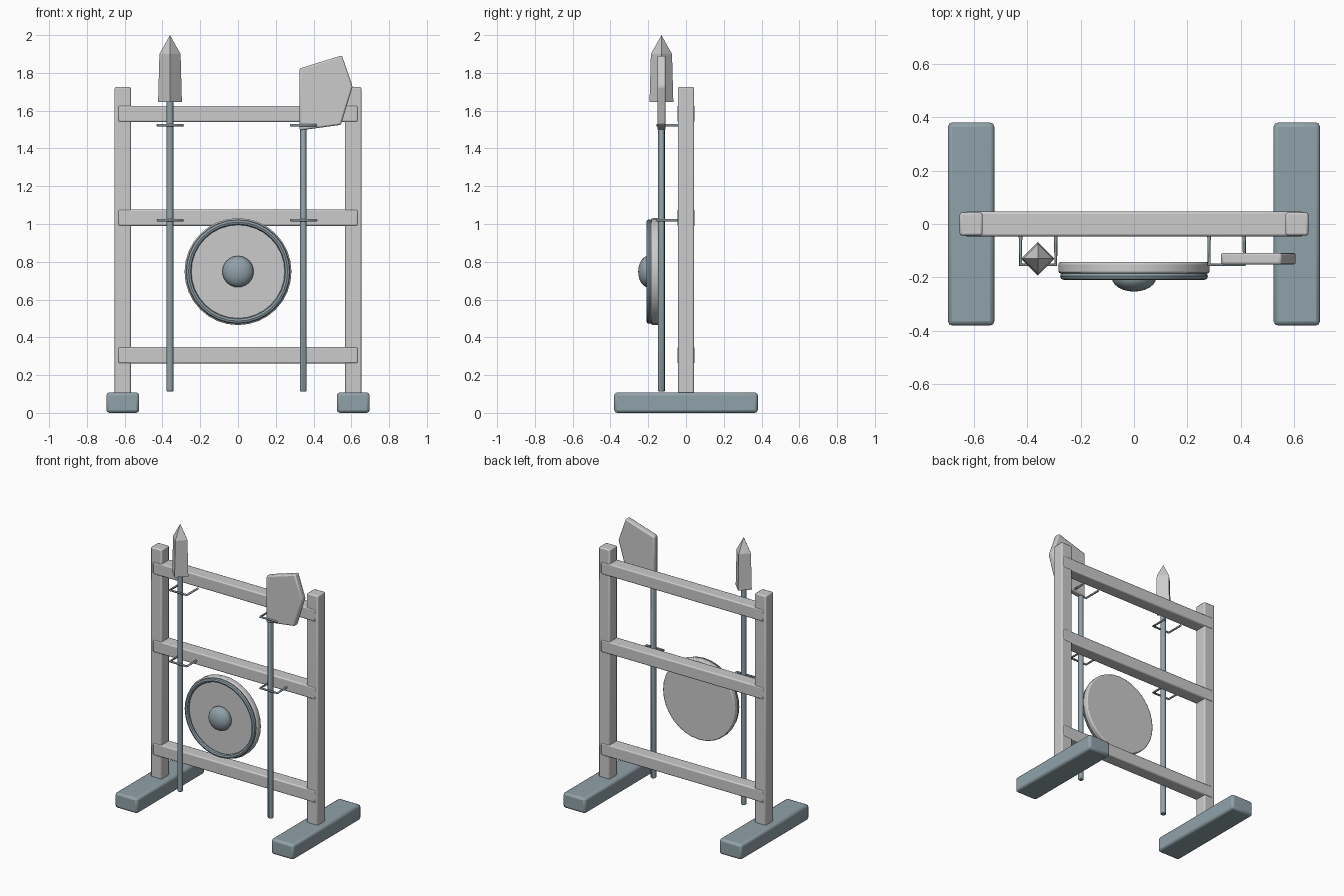
import bpy, bmesh, math
from mathutils import Vector

if "Cube" in bpy.data.objects:
    bpy.data.objects.remove(bpy.data.objects["Cube"])

slate = bpy.data.materials.new("slate")
slate.diffuse_color = (0.28, 0.36, 0.40, 1)
slate.use_nodes = True
slate.node_tree.nodes["Principled BSDF"].inputs["Base Color"].default_value = slate.diffuse_color


def finish(ob, name, mat=None, bevel=0, segments=2, smooth=True):
    ob.name = name
    if mat:
        ob.data.materials.append(mat)
    if bevel:
        m = ob.modifiers.new("bevel", 'BEVEL')
        m.width, m.segments, m.limit_method = bevel, segments, 'ANGLE'
    if smooth:
        bpy.ops.object.select_all(action='DESELECT')
        ob.select_set(True)
        bpy.context.view_layer.objects.active = ob
        bpy.ops.object.shade_smooth_by_angle(angle=math.radians(35))
    return ob


def box(name, lo, hi, mat=None, bevel=0.008):
    lo, hi = Vector(lo), Vector(hi)
    bpy.ops.mesh.primitive_cube_add(size=1, location=(lo + hi) / 2)
    ob = bpy.context.object
    for v in ob.data.vertices:
        v.co = v.co * (hi - lo)
    return finish(ob, name, mat, bevel)


def rod(name, x, y, z0, z1, r, mat):
    bpy.ops.mesh.primitive_cylinder_add(vertices=12, radius=r, depth=z1 - z0,
                                        location=(x, y, (z0 + z1) / 2))
    return finish(bpy.context.object, name, mat, 0.004, 1)


# Feet and posts
for side, s in (("left", -1), ("right", 1)):
    x = 0.61 * s
    box(side + "_foot", (x - 0.087, -0.38, 0), (x + 0.087, 0.38, 0.108), slate, 0.016)
    box(side + "_post", (x - 0.043, -0.043, 0.005), (x + 0.043, 0.043, 1.725))

# Cross rails
for name, z in (("bottom", 0.305), ("middle", 1.033), ("top", 1.583)):
    box(name + "_rail", (-0.635, -0.046, z - 0.043), (0.635, 0.046, z + 0.043))

# Weapon brackets: U-shaped wire loops on the two upper rails
for side, x in (("left", -0.359), ("right", 0.347)):
    for level, z in (("middle", 1.02), ("top", 1.523)):
        cu = bpy.data.curves.new("bracket", 'CURVE')
        cu.dimensions = '3D'
        cu.bevel_depth, cu.bevel_resolution, cu.use_fill_caps = 0.007, 1, True
        sp = cu.splines.new('POLY')
        pts = [(-0.066, -0.03), (-0.066, -0.153), (0.066, -0.153), (0.066, -0.03)]
        sp.points.add(3)
        for p, (dx, y) in zip(sp.points, pts):
            p.co = (x + dx, y, z, 1)
        ob = bpy.data.objects.new(f"{side}_{level}_bracket", cu)
        bpy.context.collection.objects.link(ob)
        cu.materials.append(slate)

# Gong: disc, rim ring and central boss
gz = 0.748
turn = (math.pi / 2, 0, 0)
bpy.ops.mesh.primitive_cylinder_add(vertices=32, radius=0.283, depth=0.042,
                                    location=(0, -0.164, gz), rotation=turn)
finish(bpy.context.object, "gong_disc", None, 0.008)
bpy.ops.mesh.primitive_torus_add(major_radius=0.262, minor_radius=0.015, major_segments=32,
                                 minor_segments=8, location=(0, -0.195, gz), rotation=turn)
finish(bpy.context.object, "gong_rim", slate)
bpy.ops.mesh.primitive_uv_sphere_add(segments=24, ring_count=12, radius=0.083,
                                     location=(0, -0.2, gz), rotation=turn)
boss = bpy.context.object
boss.scale = (1, 1, 0.64)
finish(boss, "gong_boss", slate)

# Spear: shaft and four-sided head
sx, wy = -0.36, -0.13
rod("spear_shaft", sx, wy, 0.113, 1.68, 0.018, slate)
bm = bmesh.new()
rings = [[bm.verts.new((sx + r * math.cos(a * math.pi / 2), wy + r * math.sin(a * math.pi / 2), z))
          for a in range(4)] for r, z in ((0.063, 1.645), (0.056, 1.90))]
tip = bm.verts.new((sx, wy, 2.0))
bm.faces.new(rings[0][::-1])
for i in range(4):
    j = (i + 1) % 4
    bm.faces.new((rings[0][i], rings[0][j], rings[1][j], rings[1][i]))
    bm.faces.new((rings[1][i], rings[1][j], tip))
me = bpy.data.meshes.new("spear_head")
bm.to_mesh(me)
bm.free()
ob = bpy.data.objects.new("spear_head", me)
bpy.context.collection.objects.link(ob)

# Axe: shaft and extruded blade
rod("axe_shaft", 0.345, wy, 0.113, 1.6, 0.018, slate)
outline = [(0.326, 1.495), (0.545, 1.525), (0.607, 1.728), (0.55, 1.893), (0.326, 1.823)]
bm = bmesh.new()
face = bm.faces.new([bm.verts.new((x, wy - 0.022, z)) for x, z in outline])
ext = bmesh.ops.extrude_face_region(bm, geom=[face])
bmesh.ops.translate(bm, vec=(0, 0.044, 0),
                    verts=[g for g in ext["geom"] if isinstance(g, bmesh.types.BMVert)])
bmesh.ops.recalc_face_normals(bm, faces=bm.faces)
me = bpy.data.meshes.new("axe_blade")
bm.to_mesh(me)
bm.free()
ob = bpy.data.objects.new("axe_blade", me)
bpy.context.collection.objects.link(ob)
finish(ob, "axe_blade", None, 0.009)
